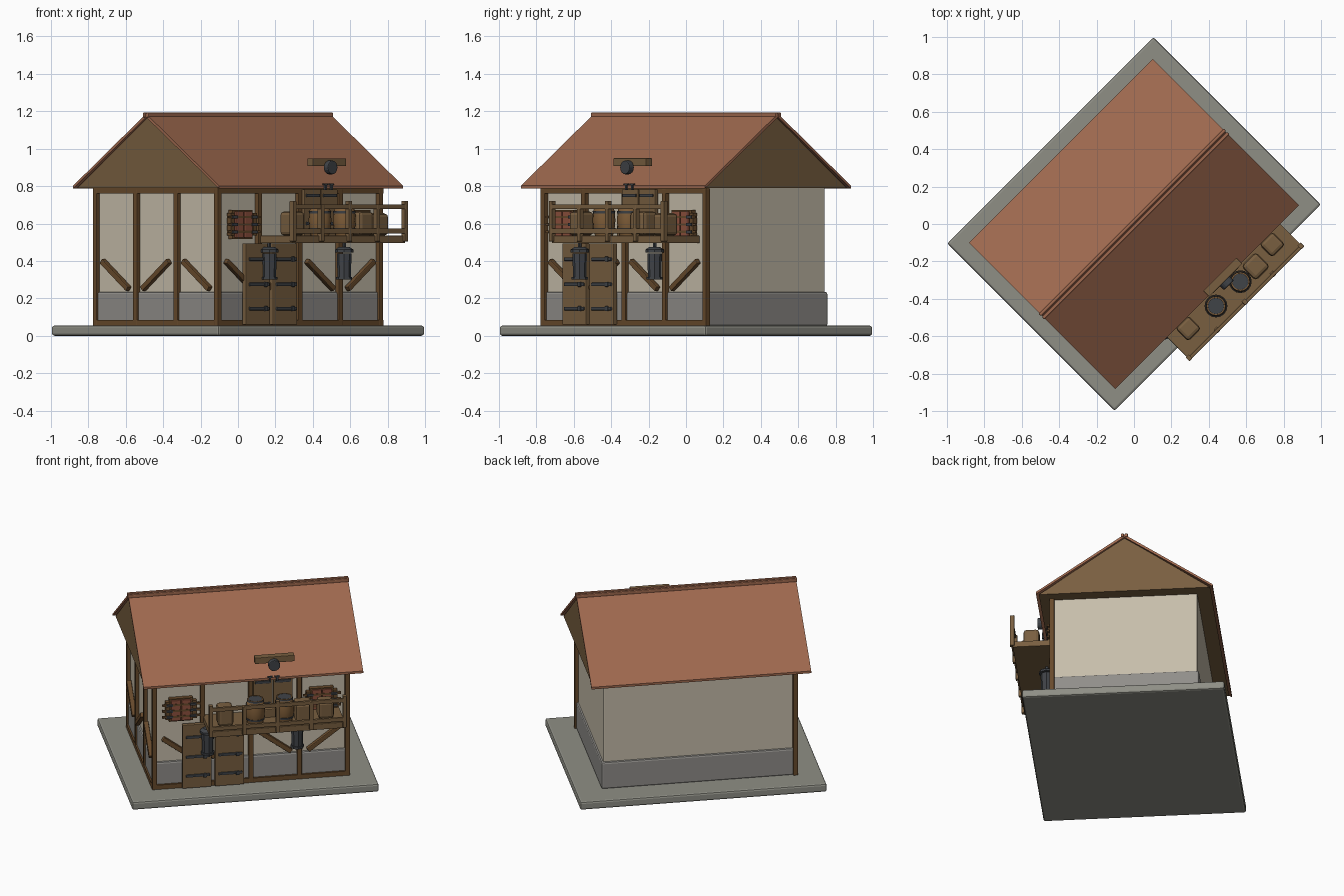
import bpy, bmesh, math
from mathutils import Matrix, Vector

if "Cube" in bpy.data.objects:
    bpy.data.objects.remove(bpy.data.objects["Cube"])

TURN = math.radians(45)  # the building stands diagonally


def mat(name, r, g, b):
    m = bpy.data.materials.new(name)
    m.diffuse_color = tuple((c / 255) ** 2.2 for c in (r, g, b)) + (1,)
    m.use_nodes = True
    m.node_tree.nodes["Principled BSDF"].inputs["Base Color"].default_value = m.diffuse_color
    return m


PLASTER = mat("plaster", 197, 188, 169)
SLAB = mat("paving", 141, 141, 132)
STONE = mat("plinth_stone", 143, 141, 137)
TILE = mat("roof_tile", 158, 105, 80)
TIMBER = mat("timber", 104, 76, 48)
PLANK = mat("plank", 120, 95, 66)
BARREL = mat("barrel_wood", 124, 92, 58)
IRON = mat("iron", 66, 69, 73)
RED = mat("shutter_red", 142, 82, 64)


def finish(name, bm, material, bevel=0.0):
    bmesh.ops.recalc_face_normals(bm, faces=bm.faces)
    me = bpy.data.meshes.new(name)
    bm.to_mesh(me)
    bm.free()
    me.materials.append(material)
    ob = bpy.data.objects.new(name, me)
    bpy.context.collection.objects.link(ob)
    ob.rotation_euler.z = TURN
    if bevel:
        mod = ob.modifiers.new("bevel", "BEVEL")
        mod.width = bevel
        mod.segments = 2
    return ob


def box(name, x, y, z, material, bevel=0.0, tilt=None):
    """Box from (min, max) ranges; tilt turns it about its centre."""
    bm = bmesh.new()
    size = [r[1] - r[0] for r in (x, y, z)]
    mid = Vector([sum(r) / 2 for r in (x, y, z)])
    m = Matrix.Translation(mid) @ (tilt or Matrix()) @ Matrix.Diagonal((*size, 1))
    bmesh.ops.create_cube(bm, size=1, matrix=m)
    return finish(name, bm, material, bevel)


def cbox(name, c, s, material, bevel=0.0, tilt=None):
    return box(name, *[(a - b / 2, a + b / 2) for a, b in zip(c, s)], material, bevel, tilt)


def lathe(name, x, y, profile, sides, material):
    """Stack of rings given as (radius, z)."""
    bm = bmesh.new()
    rings = [[bm.verts.new((x + r * math.cos(2 * math.pi * i / sides),
                            y + r * math.sin(2 * math.pi * i / sides), z))
              for i in range(sides)] for r, z in profile]
    for a, b in zip(rings, rings[1:]):
        for i in range(sides):
            f = bm.faces.new((a[i], a[(i + 1) % sides], b[(i + 1) % sides], b[i]))
            f.smooth = sides > 8
    bm.faces.new(rings[0])
    bm.faces.new(rings[-1])
    return finish(name, bm, material)


def prism(name, x, outline, material):
    """Outline in (y, z), extruded along x."""
    bm = bmesh.new()
    f = bm.faces.new([bm.verts.new((x[0], y, z)) for y, z in outline])
    geom = bmesh.ops.extrude_face_region(bm, geom=[f])["geom"]
    bmesh.ops.translate(bm, vec=(x[1] - x[0], 0, 0),
                        verts=[v for v in geom if isinstance(v, bmesh.types.BMVert)])
    return finish(name, bm, material)


# Paving, plinth and walls
box("paving_slab", (-.78, .78), (-.633, .633), (0, .055), SLAB, .012)
box("stone_plinth", (-.615, .615), (-.46, .46), (.05, .235), STONE, .012)
box("plaster_walls", (-.603, .603), (-.448, .448), (.1, .8), PLASTER, .008)

# Roof: plank gables filled in, tile slopes and a ridge cap
prism("gable_infill", (-.68, .68), [(-.535, .79), (.535, .79), (0, 1.17)], PLANK)
for s, side in ((-1, "front"), (1, "back")):
    prism(side + "_roof_slope", (-.695, .695),
          [(s * .552, .787), (s * .552, .802), (0, 1.187), (0, 1.168)], TILE)
    box(side + "_ridge_tile", (-.7, .7), sorted((s * .003, s * .022)), (1.168, 1.193), TILE, .005)

# Timber frame: front (four bays) and left side (three bays)
T = .03
for i in range(5):
    cbox("front_post", (-.611 + i * .3055, -.459, .42), (T, T, .73), TIMBER, .003)
for i in range(1, 4):
    cbox("left_post", (-.611, -.459 + i * .306, .42), (T, T, .73), TIMBER, .003)
for z in (.07, .775):
    cbox("front_beam", (0, -.46, z), (1.25, T * .9, T), TIMBER)
    cbox("left_beam", (-.612, 0, z), (T * .9, .94, T), TIMBER)

# Knee braces, alternating direction
SLANT = math.atan2(.15, .2)
for i in range(4):
    s = -1 if i % 2 else 1
    cbox("front_brace", (-.458 + i * .3055, -.468, .325), (.25, .03, .03), TIMBER, .005,
         Matrix.Rotation(s * SLANT, 4, 'Y'))
for i in range(3):
    s = -1 if i % 2 else 1
    cbox("left_brace", (-.62, .306 - i * .306, .325), (.03, .25, .03), TIMBER, .005,
         Matrix.Rotation(s * SLANT, 4, 'X'))

# Ground double door and loft door, with iron straps
for u in (-.347, -.141):
    cbox("ground_door_leaf", (u, -.484, .277), (.183, .03, .435), PLANK, .004)
    for z in (.145, .275, .41):
        cbox("ground_door_strap", (u + .005, -.502, z), (.15, .012, .018), IRON, .004)
        cbox("ground_door_stud", (u + .05, -.508, z), (.022, .014, .026), IRON, .004)
for u in (.07, .198):
    cbox("loft_door_leaf", (u, -.482, .657), (.122, .026, .25), PLANK, .004)
    for z in (.6, .75):
        cbox("loft_door_strap", (u, -.498, z), (.1, .01, .018), IRON, .003)

# Shuttered windows
for u in (-.445, .445):
    cbox("window_frame", (u, -.465, .595), (.15, .03, .155), TIMBER)
    for s in (-1, 1):
        cbox("window_shutter", (u + s * .033, -.48, .595), (.06, .026, .14), RED, .004)
        cbox("window_upright", (u + s * .085, -.475, .595), (.026, .03, .12), TIMBER)
    for z in (.555, .595, .635):
        cbox("window_bar", (u, -.488, z), (.24, .014, .013), TIMBER)
        for s in (-1, 1):
            cbox("window_hinge", (u + s * .075, -.495, z), (.04, .012, .014), IRON)

# Balcony deck with railing
box("balcony_deck", (-.303, .553), (-.71, -.45), (.495, .535), PLANK, .003)
for i in range(5):
    top = .72 if i % 2 == 0 else .7
    box("railing_post", (-.298 + i * .2115 - .012, -.298 + i * .2115 + .012),
        (-.728, -.7), (.505, top), PLANK, .002)
for z in (.56, .69):
    cbox("railing_rail", (.125, -.717, z), (.87, .018, .026), PLANK, .003)

# Barrels with iron hoops
for u in (0, .184):
    lathe("barrel", u, -.62, [(.048, .535), (.058, .58), (.061, .618), (.058, .655),
                              (.05, .7), (.043, .7), (.043, .69)], 16, BARREL)
    for z in (.57, .66):
        lathe("barrel_hoop", u, -.62, [(.059, z - .006), (.0605, z + .006)], 16, IRON)
    lathe("barrel_rim", u, -.62, [(.054, .688), (.052, .699)], 16, IRON)

# Sacks and crates on the deck
for u, v, w, h in ((-.19, -.6, .1, .13), (.445, -.6, .1, .12), (.3, -.62, .11, .13)):
    cbox("stored_sack", (u, v, .535 + h / 2), (w, w, h), PLANK, .02)
cbox("long_crate", (.134, -.535, .56), (.2, .05, .06), PLANK, .005)

# Lanterns hanging under the deck
for u in (-.283, .283):
    lathe("lantern_body", u, -.52, [(.036, .305), (.036, .315), (.039, .44)], 8, IRON)
    lathe("lantern_cap", u, -.52, [(.05, .445), (.05, .46), (.028, .475)], 8, IRON)
    lathe("lantern_foot", u, -.52, [(.043, .3), (.043, .315)], 8, IRON)
    cbox("lantern_hanger", (u, -.52, .487), (.014, .014, .03), IRON)

# Hoist beam, pulley wheel and hooks
cbox("hoist_beam", (.134, -.537, .928), (.25, .045, .042), PLANK, .003)
bm = bmesh.new()
bmesh.ops.create_cone(bm, cap_ends=True, segments=16, radius1=.037, radius2=.037, depth=.035,
                      matrix=Matrix.Translation((.127, -.573, .9)) @ Matrix.Rotation(math.pi / 2, 4, 'X'))
finish("pulley_wheel", bm, IRON, .005)
for u in (.105, .15):
    cbox("hoist_hook", (u, -.555, .795), (.012, .012, .03), IRON)
    cbox("hoist_hook_tip", (u, -.555, .81), (.03, .012, .01), IRON)
